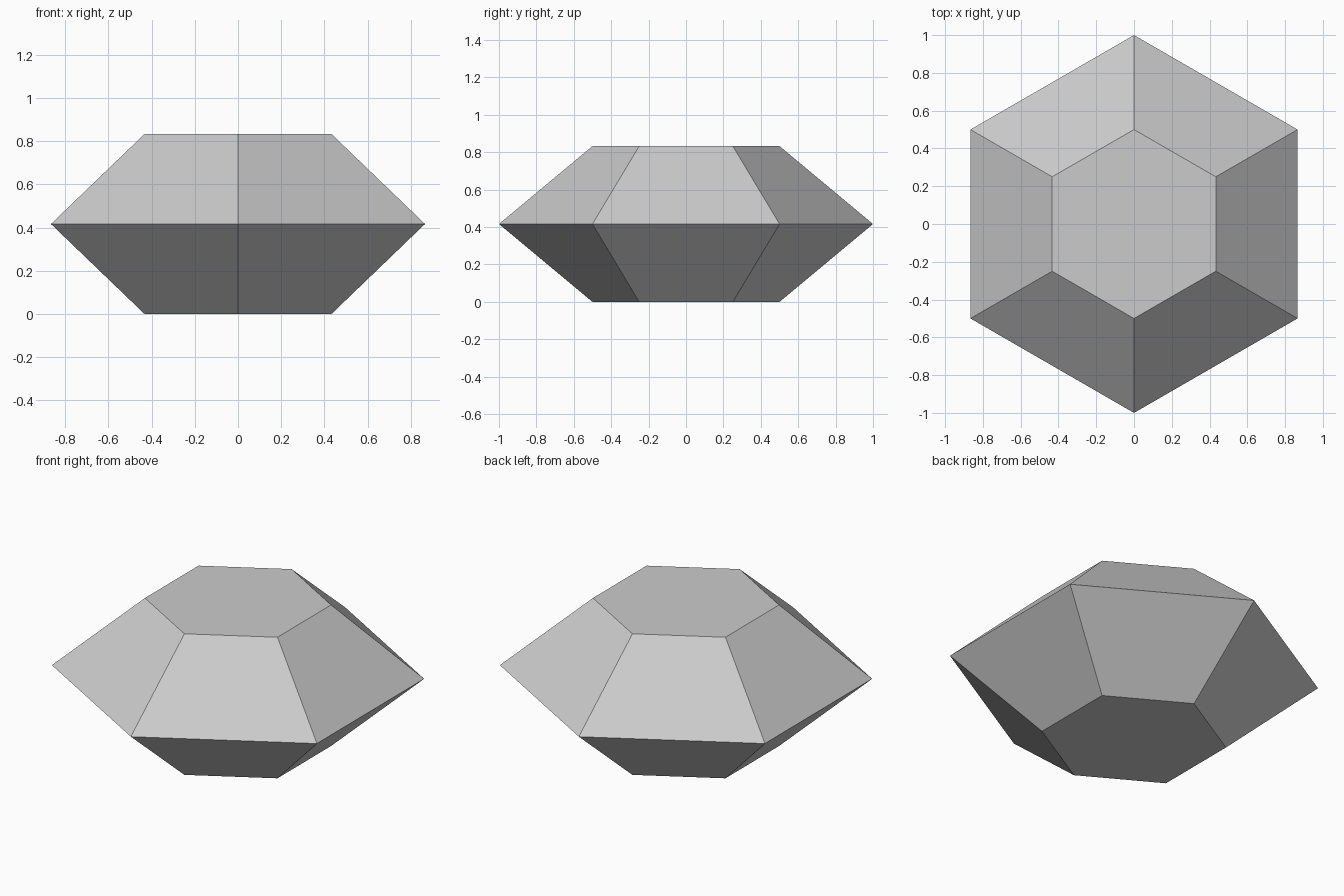
import bpy, bmesh
from math import sin, cos, pi

SIDES = 6
HEIGHT = 0.833

# Remove the default cube
cube = bpy.data.objects.get("Cube")
if cube:
    bpy.data.objects.remove(cube, do_unlink=True)

# Plain grey material
grey = bpy.data.materials.new("grey")
grey.use_nodes = True
colour = (0.6, 0.6, 0.6, 1)
grey.diffuse_color = colour
grey.node_tree.nodes["Principled BSDF"].inputs["Base Color"].default_value = colour


def ring(bm, radius, z):
    """Hexagon of vertices with corners on the y axis."""
    angles = [2 * pi * i / SIDES for i in range(SIDES)]
    return [bm.verts.new((radius * sin(a), radius * cos(a), z)) for a in angles]


# Cut gem: narrow base, wide girdle, narrow flat top
bm = bmesh.new()
rings = [ring(bm, r, z) for r, z in ((0.5, 0), (1, HEIGHT / 2), (0.5, HEIGHT))]
for low, high in zip(rings, rings[1:]):
    for i in range(SIDES):
        j = (i + 1) % SIDES
        bm.faces.new((low[i], low[j], high[j], high[i]))
bm.faces.new(rings[0])
bm.faces.new(rings[-1])
bmesh.ops.recalc_face_normals(bm, faces=bm.faces)

mesh = bpy.data.meshes.new("hexagonal_gem")
bm.to_mesh(mesh)
bm.free()
mesh.materials.append(grey)
gem = bpy.data.objects.new("hexagonal_gem", mesh)
bpy.context.collection.objects.link(gem)
